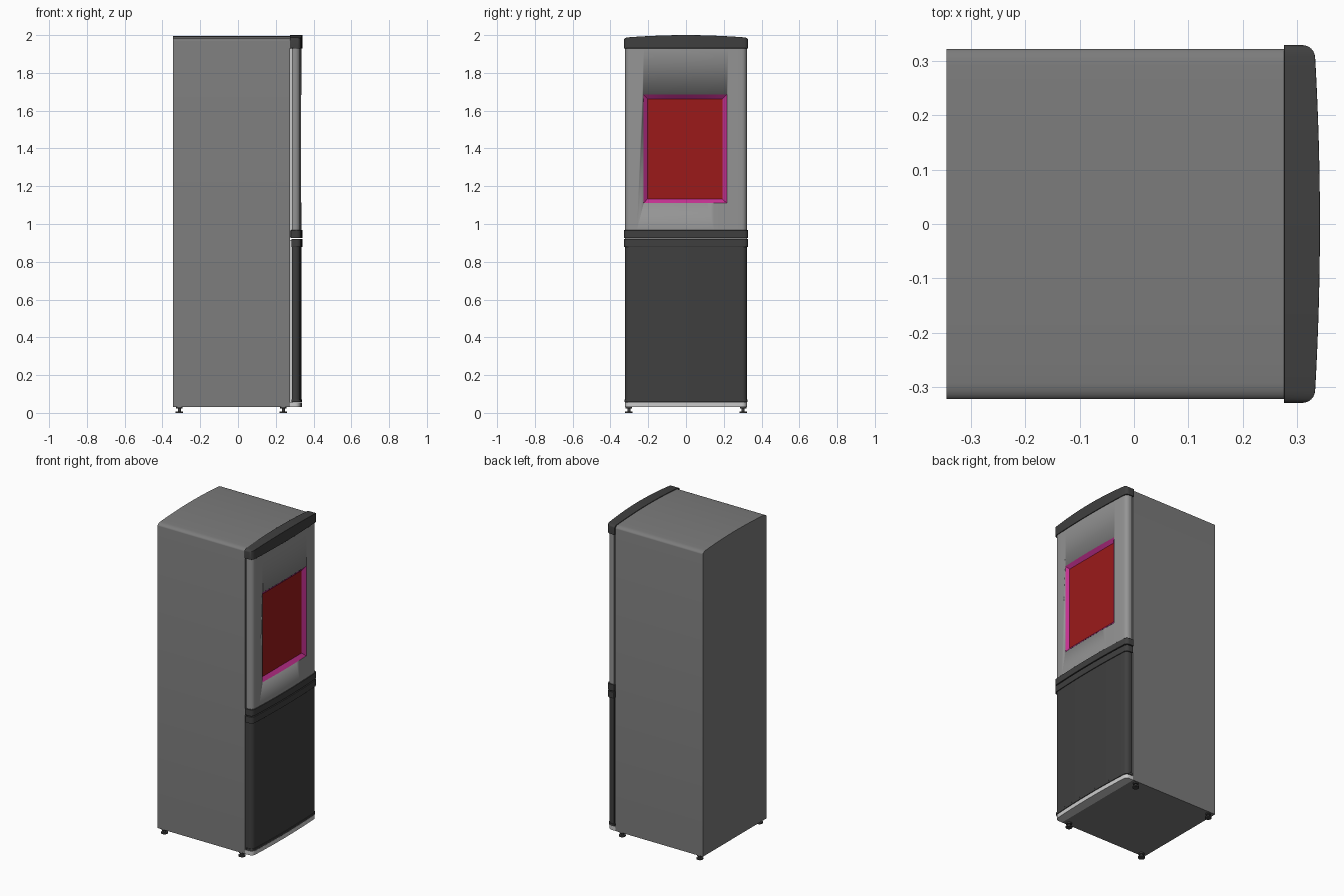
import bpy, bmesh, math

if "Cube" in bpy.data.objects:
    bpy.data.objects.remove(bpy.data.objects["Cube"])

def material(name, r, g, b):
    m = bpy.data.materials.new(name)
    m.diffuse_color = (r, g, b, 1)
    m.use_nodes = True
    m.node_tree.nodes["Principled BSDF"].inputs["Base Color"].default_value = m.diffuse_color
    return m

BODY = material("body_grey", 0.2, 0.2, 0.2)
DARK = material("dark_grey", 0.05, 0.05, 0.05)
DOOR = material("door_grey", 0.3, 0.3, 0.3)
LIGHT = material("light_grey", 0.55, 0.55, 0.55)
RED = material("red", 0.33, 0.01, 0.01)
PINK = material("magenta", 0.55, 0.03, 0.28)

def finish(name, bm, mat, bevel=0):
    bmesh.ops.recalc_face_normals(bm, faces=bm.faces)
    me = bpy.data.meshes.new(name)
    bm.to_mesh(me)
    bm.free()
    ob = bpy.data.objects.new(name, me)
    bpy.context.collection.objects.link(ob)
    me.materials.append(mat)
    bpy.ops.object.select_all(action='DESELECT')
    ob.select_set(True)
    bpy.context.view_layer.objects.active = ob
    bpy.ops.object.shade_smooth_by_angle(angle=math.radians(35))
    if bevel:
        b = ob.modifiers.new("soft_edges", 'BEVEL')
        b.width, b.segments = bevel, 2
        b.limit_method, b.angle_limit = 'ANGLE', math.radians(50)
    return ob

def bow(y, centre):
    """Gently bowed front, measured from its middle."""
    return centre - 0.009 * (y / 0.31) ** 2

def stations(w, r):
    """Cross positions (y, drop) with rounded ends of radius r."""
    arc = [(w - r + r * math.sin(a), r - r * math.cos(a))
           for a in (i * math.pi / 12 for i in range(7))]
    mid = [((w - r) * i / 8, 0) for i in range(-7, 8)]
    return [(-y, d) for y, d in reversed(arc)] + mid + arc

def slab(name, mat, w, r, x0, front, z0, top, bevel=0):
    """Lofts rectangles across y; front and top are functions of (y, drop)."""
    bm = bmesh.new()
    rings = []
    for y, d in stations(w, r):
        x1, z1 = front(y, d), top(y, d)
        rings.append([bm.verts.new(p) for p in
                      ((x0, y, z0), (x1, y, z0), (x1, y, z1), (x0, y, z1))])
    for a, b in zip(rings, rings[1:]):
        for i in range(4):
            j = (i + 1) % 4
            bm.faces.new((a[i], a[j], b[j], b[i]))
    bm.faces.new(rings[0])
    bm.faces.new(rings[-1])
    return finish(name, bm, mat, bevel)

def bowed(name, mat, w, r, x0, centre, z0, z1, bevel=0):
    return slab(name, mat, w, r, x0, lambda y, d: bow(y, centre) - d,
                z0, lambda y, d: z1, bevel)

def arch(peak):
    return lambda y, d: peak - 0.013 * (y / 0.32) ** 2 - d * 0.5

# Cabinet and arched top cap
slab("cabinet", BODY, 0.322, 0.03, -0.345, lambda y, d: 0.276, 0.03, arch(1.996))
slab("top_cap", DARK, 0.329, 0.022, 0.276, lambda y, d: bow(y, 0.342) - d,
     1.93, arch(2.0), 0.003)

# Doors, with pale gaskets behind them
upper = bowed("upper_door", DOOR, 0.322, 0.025, 0.287, 0.337, 0.965, 1.93)
bowed("lower_door", DARK, 0.322, 0.025, 0.287, 0.337, 0.07, 0.88)
for name, z0, z1 in (("upper_gasket", 0.93, 1.93), ("lower_gasket", 0.055, 0.915)):
    slab(name, LIGHT, 0.312, 0.01, 0.275, lambda y, d: 0.288, z0, lambda y, d: z1)

# Trim strips and plinth
bowed("upper_door_trim", DARK, 0.329, 0.022, 0.279, 0.342, 0.926, 0.967, 0.004)
bowed("lower_door_trim", DARK, 0.329, 0.022, 0.283, 0.342, 0.879, 0.92, 0.004)
bowed("bottom_trim", DARK, 0.325, 0.022, 0.283, 0.34, 0.058, 0.072, 0.002)
bowed("plinth", LIGHT, 0.322, 0.025, 0.276, 0.338, 0.03, 0.056)

# Recess cut into the upper door
Y0, Y1, Z0, Z1 = -0.225, 0.216, 1.11, 1.685
y0, y1, z0, z1, XR = -0.204, 0.192, 1.133, 1.663, 0.317
bm = bmesh.new()
bmesh.ops.create_cube(bm, size=1)
for v in bm.verts:
    v.co = (0.40 if v.co.x > 0 else 0.31, Y1 if v.co.y > 0 else Y0,
            Z1 if v.co.z > 0 else Z0)
cutter = finish("recess_cutter", bm, DOOR)
cutter.hide_render = True
cutter.hide_set(True)
cut = upper.modifiers.new("recess", 'BOOLEAN')
cut.operation, cut.object, cut.solver = 'DIFFERENCE', cutter, 'EXACT'

# Sloping magenta frame inside the recess
N = 12
bm = bmesh.new()
edges = [(i / N, 0) for i in range(N + 1)] + [(i / N, 1) for i in range(N, -1, -1)]
rings = []
for s, t in edges:
    yo = Y0 + s * (Y1 - Y0)
    rings.append((bm.verts.new((bow(yo, 0.3375), yo, Z0 + t * (Z1 - Z0))),
                  bm.verts.new((XR, y0 + s * (y1 - y0), z0 + t * (z1 - z0)))))
for a, b in zip(rings, rings[1:] + rings[:1]):
    bm.faces.new((a[0], b[0], b[1], a[1]))
frame = finish("panel_frame", bm, PINK)
if frame.data.polygons[0].normal.z < 0:
    frame.data.flip_normals()

# Red panel at the bottom of the recess
bm = bmesh.new()
bmesh.ops.create_cube(bm, size=1)
for v in bm.verts:
    v.co = (XR if v.co.x > 0 else XR - 0.006, y1 if v.co.y > 0 else y0,
            z1 if v.co.z > 0 else z0)
finish("red_panel", bm, RED)

# Four feet: pad, stem and collar
for fx in (-0.31, 0.24):
    for fy in (-0.302, 0.302):
        bm = bmesh.new()
        for r, za, zb in ((0.02, 0, 0.008), (0.008, 0.006, 0.034), (0.017, 0.022, 0.031)):
            new = bmesh.ops.create_cone(bm, cap_ends=True, segments=20,
                                        radius1=r, radius2=r, depth=zb - za)
            bmesh.ops.translate(bm, verts=new["verts"], vec=(fx, fy, (za + zb) / 2))
        finish("foot", bm, DARK)
